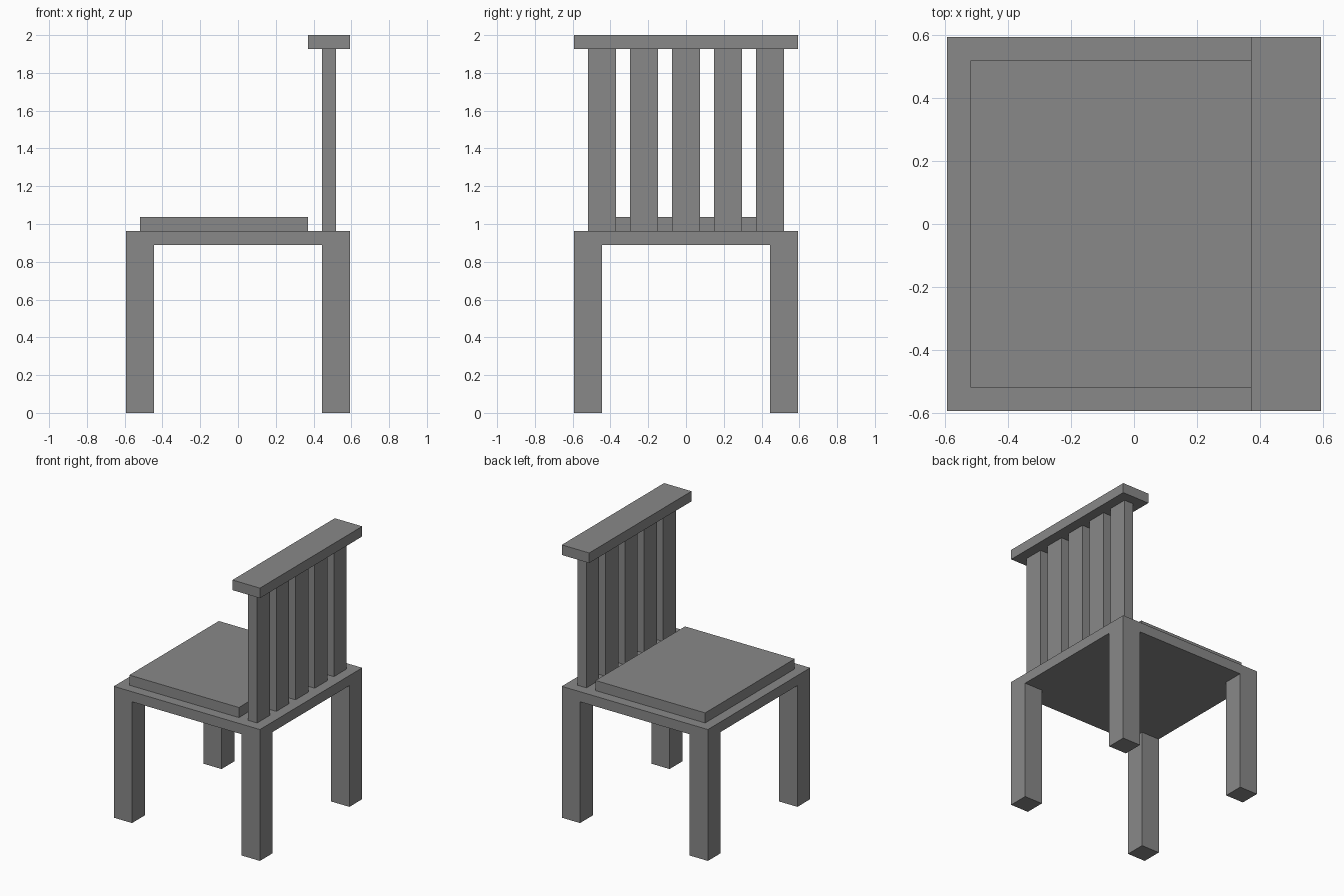
import bpy
import bmesh

if "Cube" in bpy.data.objects:
    bpy.data.objects.remove(bpy.data.objects["Cube"])

U = 2 / 27  # the chair is laid out on a grid 27 units tall

grey = bpy.data.materials.new("grey")
grey.diffuse_color = (0.25, 0.25, 0.25, 1)
grey.use_nodes = True
grey.node_tree.nodes["Principled BSDF"].inputs["Base Color"].default_value = grey.diffuse_color


def box(name, x, y, z):
    """Box from (min, max) grid ranges on each axis."""
    bm = bmesh.new()
    bmesh.ops.create_cube(bm, size=1)
    for v in bm.verts:
        for i, (lo, hi) in enumerate((x, y, z)):
            v.co[i] = (lo + (v.co[i] + 0.5) * (hi - lo)) * U
    mesh = bpy.data.meshes.new(name)
    bm.to_mesh(mesh)
    bm.free()
    mesh.materials.append(grey)
    obj = bpy.data.objects.new(name, mesh)
    bpy.context.collection.objects.link(obj)
    return obj


# Four square legs
for x_name, x in (("seat_front", (-8, -6)), ("seat_back", (6, 8))):
    for y_name, y in (("near", (-8, -6)), ("far", (6, 8))):
        box(f"{x_name}_{y_name}_leg", x, y, (0, 12))

# Seat board and cushion
box("seat", (-8, 8), (-8, 8), (12, 13))
box("cushion", (-7, 5), (-7, 7), (13, 14))

# Backrest slats and top rail
for i in range(5):
    y = -7 + 3 * i
    box(f"back_slat_{i + 1}", (6, 7), (y, y + 2), (13, 26))
box("top_rail", (5, 8), (-8, 8), (26, 27))
